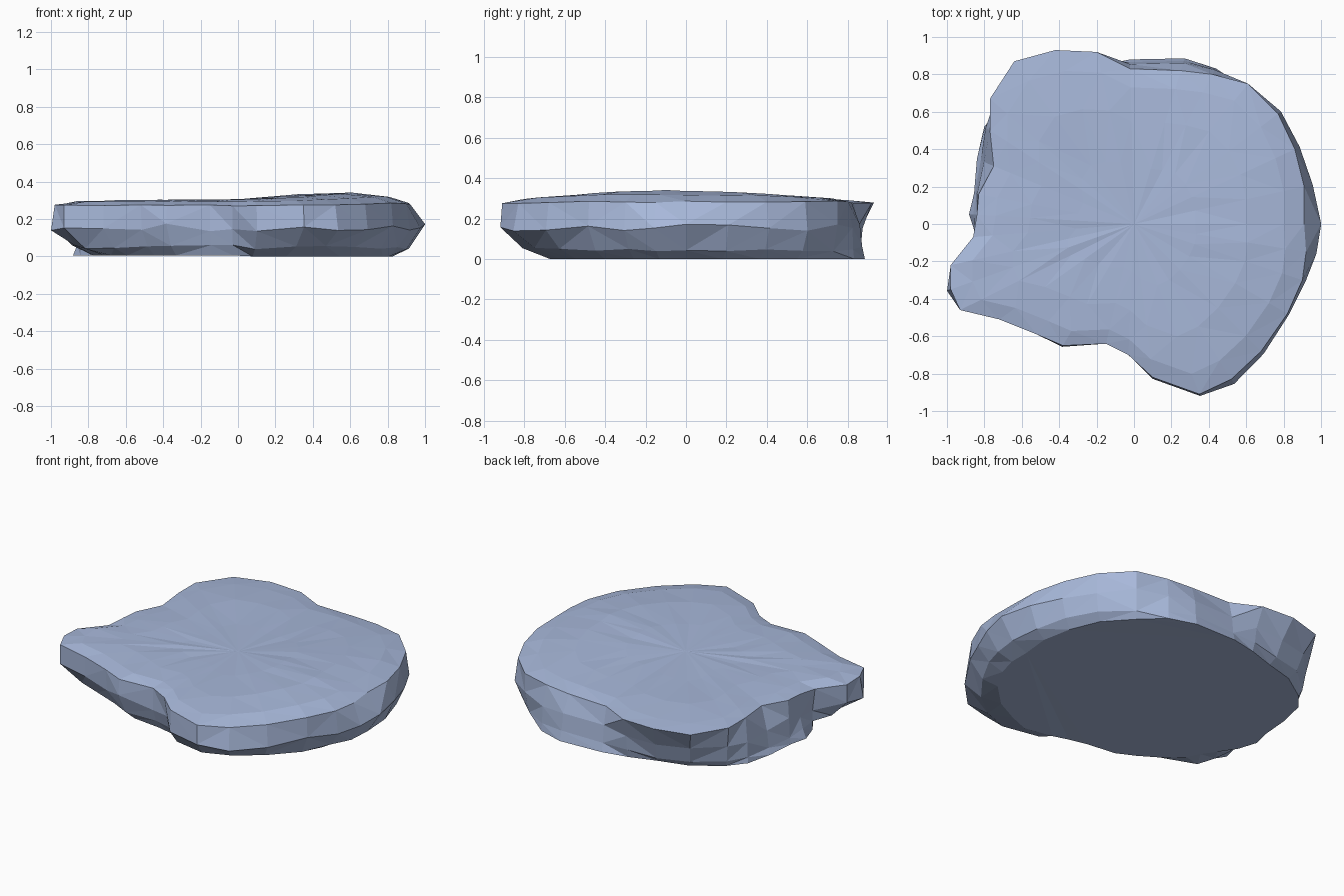
import bpy, bmesh, math, random

random.seed(4)

# Rim stations, counter-clockwise: x, y, waist spread, foot spread
RIM = [
    (0.91, 0.0, 1.10, .89), (0.91, 0.2, 1.05, .91), (0.86, 0.4, 1.03, .92),
    (0.77, 0.59, 1.02, .93), (0.61, 0.75, 1.0, .94), (0.42, 0.80, 1.03, 1.04),
    (0.25, 0.82, 1.05, 1.08), (-0.02, 0.83, 1.03, 1.06), (-0.2, 0.92, .95, .92),
    (-0.42, 0.93, .93, .85), (-0.64, 0.87, .93, .85), (-0.77, 0.67, .97, .93),
    (-0.77, 0.5, 1.03, 1.04), (-0.75, 0.31, 1.07, 1.12), (-0.83, 0.16, 1.01, 1.03),
    (-0.84, 0.05, 1.0, 1.05), (-0.86, -0.07, .98, .98), (-0.98, -0.22, 1.0, .79),
    (-0.98, -0.35, 1.02, .73), (-0.93, -0.46, 1.0, .73), (-0.72, -0.51, 1.0, .82),
    (-0.52, -0.59, .99, .86), (-0.38, -0.65, 1.01, .87), (-0.15, -0.64, 1.0, .92),
    (-0.03, -0.70, .97, .88), (0.1, -0.82, 1.01, .78), (0.35, -0.91, 1.01, .74),
    (0.52, -0.83, 1.03, .75), (0.68, -0.68, 1.02, .8), (0.82, -0.48, 1.01, .84),
    (0.90, -0.3, 1.02, .86), (0.92, -0.15, 1.06, .88),
]


def rim_z(x, y):
    return 0.272 + 0.012 * max(x, 0) + 0.008 * max(y, 0)


def top_z(x, y):
    """Gentle swell of the upper surface, highest towards the right."""
    swell = math.exp(-((x - 0.52) ** 2 / 0.14 + (y + 0.05) ** 2 / 0.35))
    return 0.300 + 0.008 * max(x, 0) + 0.036 * swell


def jit(a):
    return random.uniform(-a, a)


bm = bmesh.new()


def ring(fn):
    return [bm.verts.new(fn(*s)) for s in RIM]


# Rings from foot, up the side, over the rim and across the top
rings = [
    ring(lambda x, y, m, f: (x * f, y * f, 0.005 - 0.005 * (x > 0))),
    ring(lambda x, y, m, f: (x * (m * .55 + f * .45), y * (m * .55 + f * .45), 0.05 + jit(.014))),
    ring(lambda x, y, m, f: (x * m, y * m, 0.15 + jit(.025))),
    ring(lambda x, y, m, f: (x, y, rim_z(x, y) + jit(.004))),
]
for k in (0.88, 0.66, 0.36):
    rings.append(ring(lambda x, y, m, f: (
        x * k, y * k,
        (top_z(x * k, y * k) - (0.008 if k > .8 else 0)) + jit(.003))))

for a, b in zip(rings, rings[1:]):
    n = len(a)
    for i in range(n):
        j = (i + 1) % n
        bm.faces.new((a[i], a[j], b[j], b[i]))

# Close the flat underside and the middle of the top
bm.faces.new(list(reversed(rings[0])))
hub = bm.verts.new((0, 0, top_z(0, 0)))
last = rings[-1]
for i in range(len(last)):
    bm.faces.new((last[i], last[(i + 1) % len(last)], hub))

# Faceted stone surface
bmesh.ops.triangulate(bm, faces=bm.faces[:])
bmesh.ops.recalc_face_normals(bm, faces=bm.faces[:])

mesh = bpy.data.meshes.new("flat_rock")
bm.to_mesh(mesh)
bm.free()
rock = bpy.data.objects.new("flat_rock", mesh)
bpy.context.collection.objects.link(rock)

mat = bpy.data.materials.new("blue grey stone")
mat.diffuse_color = (0.39, 0.48, 0.70, 1)
mesh.materials.append(mat)
